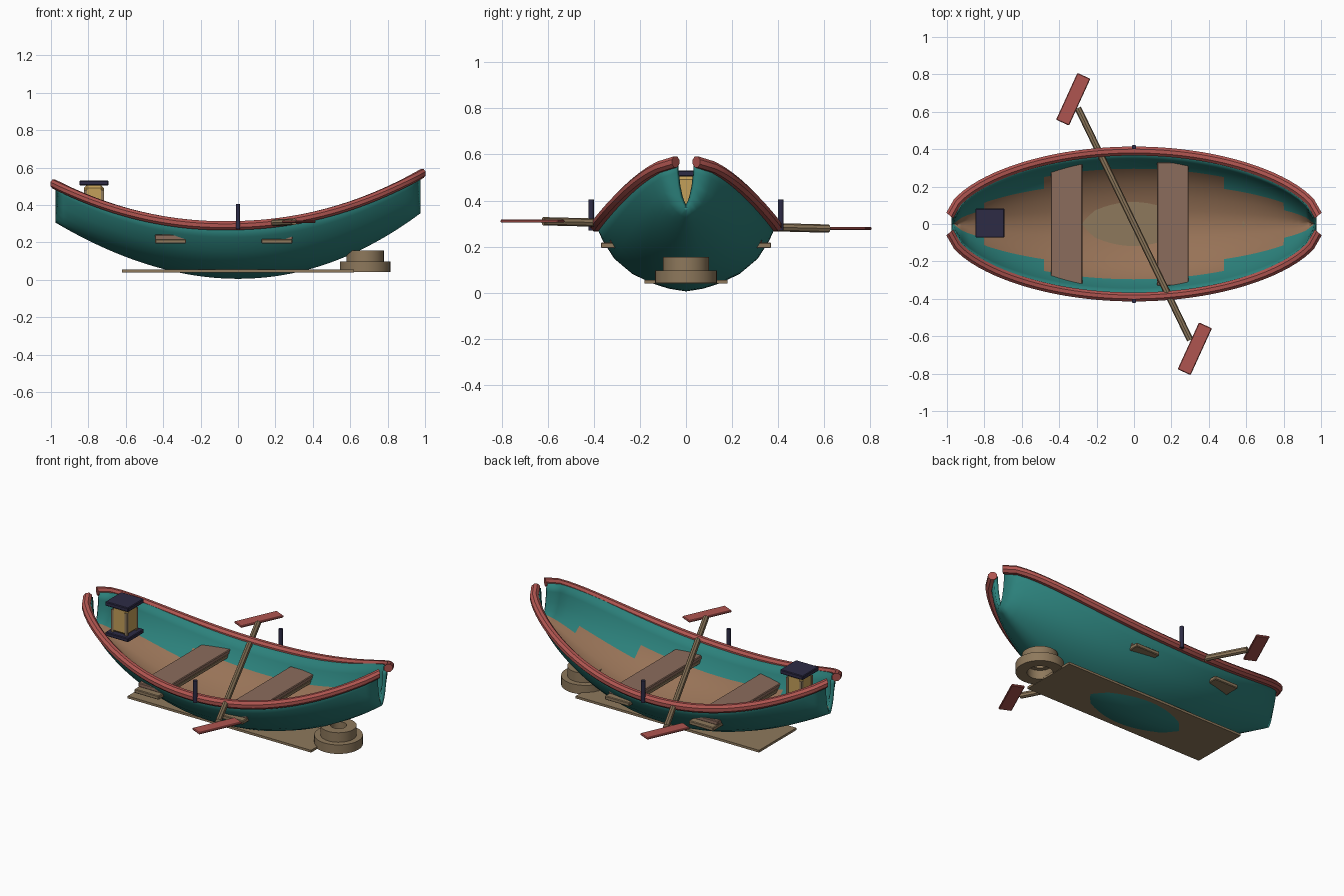
import bpy, bmesh, math
from mathutils import Vector, Matrix

if "Cube" in bpy.data.objects:
    bpy.data.objects.remove(bpy.data.objects["Cube"])


def mat(name, r, g, b):
    m = bpy.data.materials.new(name)
    m.diffuse_color = (r, g, b, 1)
    m.use_nodes = True
    m.node_tree.nodes["Principled BSDF"].inputs["Base Color"].default_value = m.diffuse_color
    return m


TEAL = mat("teal_paint", .025, .22, .20)
RED = mat("red_paint", .43, .09, .08)
FLOOR = mat("floor_wood", .31, .17, .095)
SEAT = mat("seat_wood", .26, .15, .107)
TAN = mat("tan_wood", .27, .19, .107)
DARK = mat("dark_metal", .026, .024, .06)
GLOW = mat("lantern_glass", .55, .35, .10)


def finish(name, bm, mats, smooth=True):
    bmesh.ops.recalc_face_normals(bm, faces=bm.faces)
    me = bpy.data.meshes.new(name)
    bm.to_mesh(me)
    bm.free()
    for m in mats:
        me.materials.append(m)
    ob = bpy.data.objects.new(name, me)
    bpy.context.collection.objects.link(ob)
    if smooth:
        bpy.ops.object.select_all(action='DESELECT')
        ob.select_set(True)
        bpy.context.view_layer.objects.active = ob
        bpy.ops.object.shade_smooth_by_angle(angle=math.radians(35))
    return ob


def box(name, c, size, m, rot=0, bevel=0.004):
    bm = bmesh.new()
    bmesh.ops.create_cube(bm, size=1)
    bmesh.ops.scale(bm, vec=size, verts=bm.verts)
    if bevel:
        bmesh.ops.bevel(bm, geom=bm.edges[:], offset=bevel, segments=1, affect='EDGES')
    bmesh.ops.transform(bm, matrix=Matrix.Translation(c) @ Matrix.Rotation(rot, 4, 'Z'), verts=bm.verts)
    return finish(name, bm, [m], False)


def rod(name, a, b, r1, r2, m, sides=12):
    a, b = Vector(a), Vector(b)
    bm = bmesh.new()
    bmesh.ops.create_cone(bm, cap_ends=True, segments=sides, radius1=r1, radius2=r2, depth=(b - a).length)
    q = (b - a).to_track_quat('Z', 'Y').to_matrix().to_4x4()
    bmesh.ops.transform(bm, matrix=Matrix.Translation((a + b) / 2) @ q, verts=bm.verts)
    return finish(name, bm, [m])


def ring(name, c, ro, ri, h, m, n=32):
    bm = bmesh.new()
    loops = [[bm.verts.new((c[0] + r * math.cos(2 * math.pi * i / n),
                            c[1] + r * math.sin(2 * math.pi * i / n), z)) for i in range(n)]
             for r, z in ((ro, c[2]), (ro, c[2] + h), (ri, c[2] + h), (ri, c[2]))]
    for k in range(4):
        A, B = loops[k], loops[(k + 1) % 4]
        for i in range(n):
            j = (i + 1) % n
            bm.faces.new((A[i], A[j], B[j], B[i]))
    return finish(name, bm, [m])


# Hull lines: half width, sheer height and keel height along the length
L = 0.975


def half_width(u):
    return .045 + .345 * max(0, 1 - u * u) ** .62


def sheer(u):
    return .29 + .25 * abs(u) ** 2.1 + .028 * u


def keel(u):
    return .005 + .325 * u * u + .025 * u * u * u


# Hull: lofted open shell, inner lower strips become floor through the solidify offset
half = [(0, 0), (.2, .045), (.4, .135), (.6, .27), (.8, .5), (.93, .78), (1, 1)]
prof = [(-f, t) for f, t in half[:0:-1]] + half
N = 48
bm = bmesh.new()
rows = []
for i in range(N + 1):
    u = -1 + 2 * i / N
    w, s, k = half_width(u), sheer(u), keel(u)
    rows.append([bm.verts.new((L * u, f * w, k + t * (s - k))) for f, t in prof])
for i in range(N):
    um = abs(-1 + 2 * (i + .5) / N)
    limit = .8 if um < .5 else .6 if um < .8333 else .4
    for j in range(len(prof) - 1):
        f = bm.faces.new((rows[i][j], rows[i][j + 1], rows[i + 1][j + 1], rows[i + 1][j]))
        if max(abs(prof[j][0]), abs(prof[j + 1][0])) <= limit + .01:
            f.material_index = 1
bm.normal_update()
hull = finish("hull", bm, [TEAL, TEAL, FLOOR])
mid = min(hull.data.polygons, key=lambda p: p.center.z)
if mid.normal.z > 0:
    hull.data.flip_normals()
sol = hull.modifiers.new("shell", 'SOLIDIFY')
sol.thickness = .022
sol.offset = -1
sol.material_offset = 1

# Gunwale rails, one per side
for side, nm in ((-1, "front"), (1, "back")):
    bm = bmesh.new()
    loops = []
    for i in range(N + 1):
        u = -1 + 2 * i / N
        d = .01 * u
        t = Vector((2 * L / N, half_width(min(1, u + .02)) - half_width(max(-1, u - .02)), 0))
        t.y *= side
        t.normalize()
        out = Vector((-t.y, t.x, 0)) * side
        c = Vector((L * u + d, side * half_width(u), sheer(u)))
        loops.append([bm.verts.new(c + .026 * (out * math.cos(a) + Vector((0, 0, 1)) * math.sin(a)))
                      for a in [math.pi / 8 + math.pi / 4 * k for k in range(8)]])
    for A, B in zip(loops, loops[1:]):
        for k in range(8):
            bm.faces.new((A[k], A[(k + 1) % 8], B[(k + 1) % 8], B[k]))
    bm.faces.new(loops[0])
    bm.faces.new(loops[-1])
    finish(nm + "_rail", bm, [RED])

# Seats on battens whose ends show through the hull
for x, nm in ((-.36, "left"), (.208, "right")):
    box(nm + "_seat", (x, 0, .228), (.168, .66, .026), SEAT)
    box(nm + "_seat_batten", (x, 0, .205), (.165, .74, .024), TAN)

# Oarlock posts
for s, nm in ((-1, "front"), (1, "back")):
    rod(nm + "_oarlock", (0, s * .412, .27), (0, s * .412, .405), .012, .012, DARK)

# Oars laid across the boat, end to end
for s, nm in ((-1, "front"), (1, "back")):
    z = .294 - s * .016
    rod(nm + "_oar_shaft", (0, 0, .294), (-s * .30, s * .62, z), .018, .018, TAN, 8)
    box(nm + "_oar_blade", (-s * .325, s * .667, z), (.275, .076, .013), RED, math.radians(65.5))

# Bottom plank
box("bottom_plank", (0, 0, .047), (1.24, .36, .014), TAN, 0, 0)

# Rope coil
ring("rope_coil_lower", (.68, 0, .042), .135, .072, .055, TAN)
ring("rope_coil_upper", (.68, 0, .097), .10, .045, .058, TAN)

# Lantern
lx, ly = -.77, .005
box("lantern_base", (lx, ly, .332), (.155, .155, .024), DARK)
box("lantern_cap", (lx, ly, .517), (.155, .155, .026), DARK)
box("lantern_glass", (lx, ly, .424), (.105, .105, .165), GLOW, 0, .015)
for sx in (-1, 1):
    for sy in (-1, 1):
        box("lantern_post", (lx + sx * .046, ly + sy * .046, .41), (.016, .016, .14), TAN, 0, 0)
